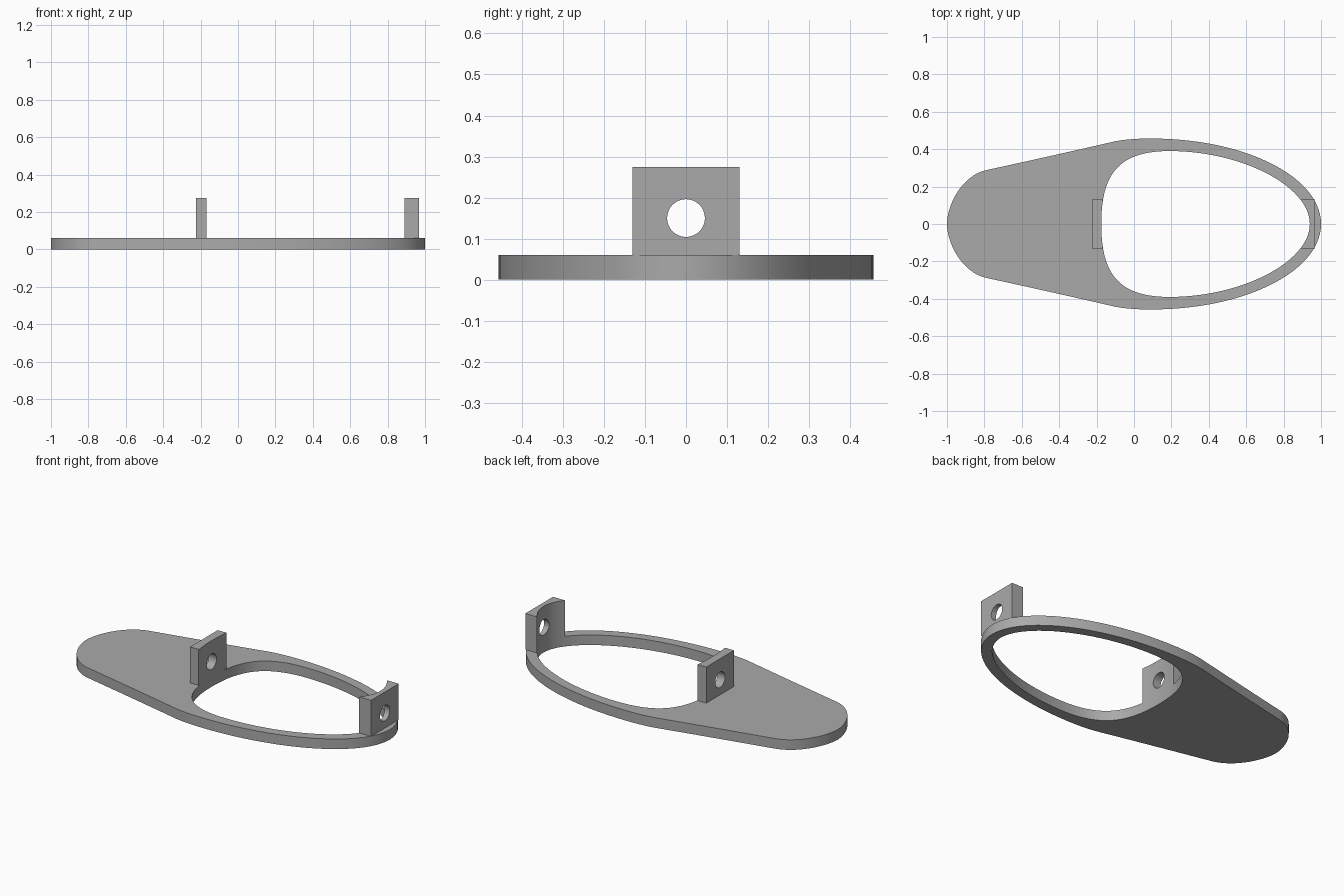
import bpy, bmesh, math
from mathutils import Vector
from mathutils.geometry import interpolate_bezier

cube = bpy.data.objects.get("Cube")
if cube:
    bpy.data.objects.remove(cube, do_unlink=True)

grey = bpy.data.materials.new("plain grey")
grey.use_nodes = True
colour = (0.4, 0.4, 0.4, 1)
grey.diffuse_color = colour
grey.node_tree.nodes["Principled BSDF"].inputs["Base Color"].default_value = colour

THICK = 0.06
TAB_TOP = 0.275


def closed_outline(segments, steps=28):
    """Chain the half-profile Bezier segments, then mirror them across y = 0."""
    half = []
    for seg in segments:
        pts = interpolate_bezier(*[Vector(p) for p in seg], steps)
        half += pts if not half else pts[1:]
    return half + [Vector((p.x, -p.y)) for p in reversed(half[1:-1])]


def prism(name, outline, z0, z1):
    bm = bmesh.new()
    face = bm.faces.new([bm.verts.new((p[0], p[1], z0)) for p in outline])
    up = bmesh.ops.extrude_face_region(bm, geom=[face])
    verts = [g for g in up["geom"] if isinstance(g, bmesh.types.BMVert)]
    bmesh.ops.translate(bm, verts=verts, vec=(0, 0, z1 - z0))
    bmesh.ops.recalc_face_normals(bm, faces=bm.faces)
    mesh = bpy.data.meshes.new(name)
    bm.to_mesh(mesh)
    bm.free()
    mesh.materials.append(grey)
    obj = bpy.data.objects.new(name, mesh)
    bpy.context.collection.objects.link(obj)
    return obj


def select_only(obj):
    bpy.ops.object.select_all(action="DESELECT")
    obj.select_set(True)
    bpy.context.view_layer.objects.active = obj


def cut(obj, cutter):
    mod = obj.modifiers.new("cut", "BOOLEAN")
    mod.operation = "DIFFERENCE"
    mod.solver = "EXACT"
    mod.object = cutter
    select_only(obj)
    bpy.ops.object.modifier_apply(modifier=mod.name)


# Outline of the plate: rounded tail, straight flank, long oval nose
plate_outline = closed_outline([
    ((-1, 0), (-1, 0.09), (-0.93, 0.255), (-0.79, 0.288)),
    ((-0.79, 0.288), (-0.56, 0.338), (-0.34, 0.387), (-0.11, 0.44)),
    ((-0.11, 0.44), (-0.05, 0.453), (0.02, 0.457), (0.09, 0.457)),
    ((0.09, 0.457), (0.6, 0.457), (1, 0.25), (1, 0)),
])

# Egg-shaped opening: blunt at the tail end, tapering to the nose
opening_outline = closed_outline([
    ((-0.175, 0), (-0.175, 0.27), (-0.08, 0.39), (0.19, 0.39)),
    ((0.19, 0.39), (0.58, 0.39), (0.94, 0.2), (0.94, 0)),
])
opening = prism("opening_cutter", opening_outline, -0.1, 0.5)

# Round hole shared by both tabs
bpy.ops.mesh.primitive_cylinder_add(vertices=48, radius=0.046, depth=3,
                                    location=(0, 0, 0.15),
                                    rotation=(0, math.pi / 2, 0))
hole = bpy.context.object
hole.name = "hole_cutter"


def tab(name, x0, x1, half_width=0.13):
    box = [(x0, -half_width), (x1, -half_width), (x1, half_width), (x0, half_width)]
    obj = prism(name, box, THICK, TAB_TOP)
    cut(obj, opening)
    cut(obj, hole)
    return obj


plate = prism("base_plate", plate_outline, 0, THICK)
cut(plate, opening)
parts = [plate, tab("tail_tab", -0.225, -0.168), tab("nose_tab", 0.8, 0.968)]

for part in parts:
    select_only(part)
    bpy.ops.object.shade_smooth_by_angle(angle=math.radians(30))

for cutter in (opening, hole):
    bpy.data.objects.remove(cutter, do_unlink=True)
